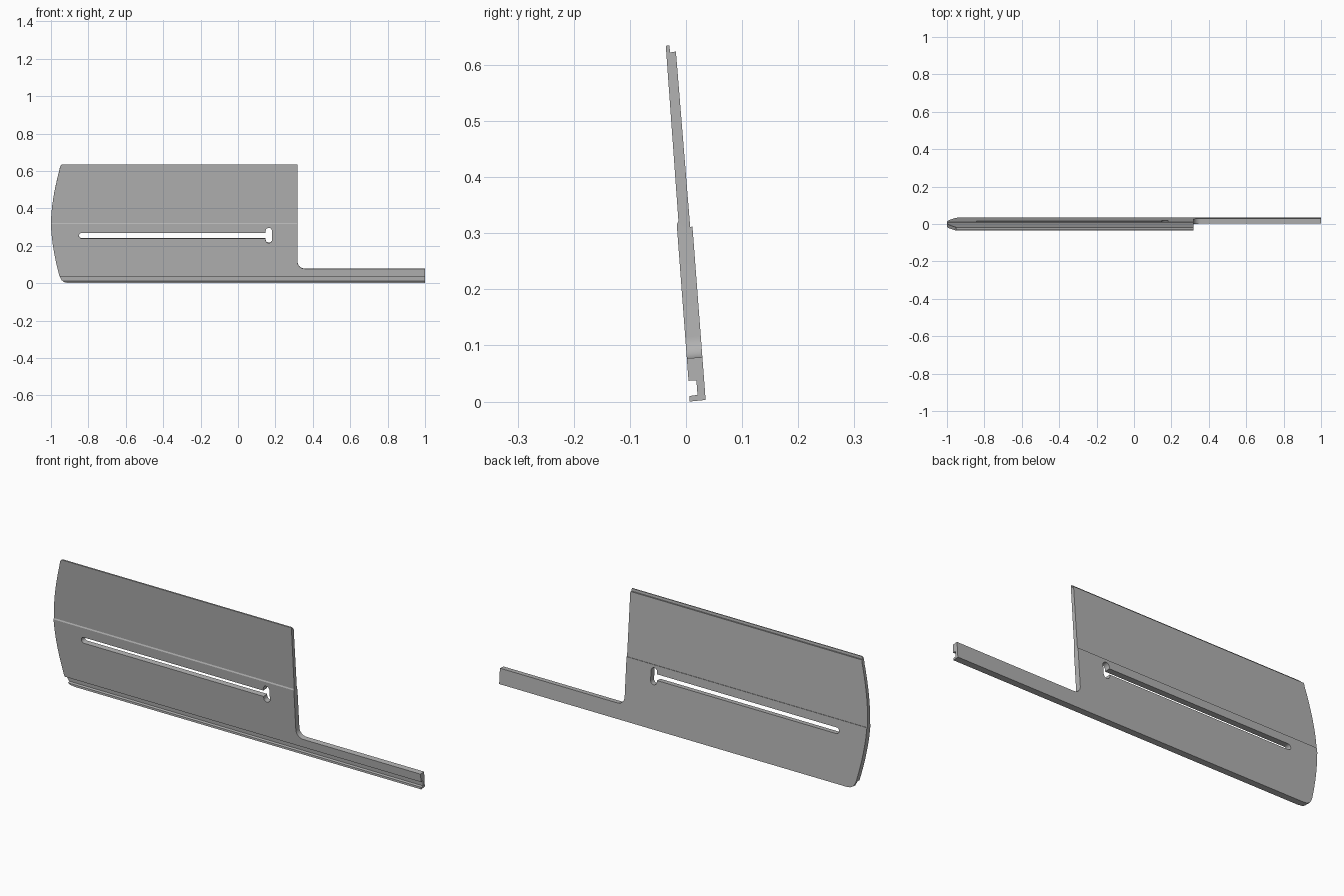
import bpy
import math

if "Cube" in bpy.data.objects:
    bpy.data.objects.remove(bpy.data.objects["Cube"])

grey = bpy.data.materials.new("plain grey")
grey.diffuse_color = (0.45, 0.45, 0.45, 1)
grey.use_nodes = True
grey.node_tree.nodes["Principled BSDF"].inputs["Base Color"].default_value = grey.diffuse_color
TILT = 0.075  # lean of the board: cuts run square to its face


def prism(name, points, place):
    """Closed prism from a 2D outline; place(u, v, end) gives the 3D point."""
    n = len(points)
    verts = [place(u, v, e) for e in (0, 1) for u, v in points]
    faces = [list(range(n)), list(range(2 * n - 1, n - 1, -1))]
    faces += [[i, i + n, (i + 1) % n + n, (i + 1) % n] for i in range(n)]
    mesh = bpy.data.meshes.new(name)
    mesh.from_pydata(verts, [], faces)
    ob = bpy.data.objects.new(name, mesh)
    bpy.context.collection.objects.link(ob)
    bpy.context.view_layer.objects.active = ob
    bpy.ops.object.mode_set(mode='EDIT')
    bpy.ops.mesh.select_all(action='SELECT')
    bpy.ops.mesh.normals_make_consistent(inside=False)
    bpy.ops.object.mode_set(mode='OBJECT')
    return ob


def across(x, z, end):
    y = (-0.2, 0.2)[end]
    return (x, y, z + TILT * y)


def arc(cx, cz, r, a0, a1, steps=8):
    return [(cx + r * math.cos(math.radians(a0 + (a1 - a0) * i / steps)),
             cz + r * math.sin(math.radians(a0 + (a1 - a0) * i / steps)))
            for i in range(steps + 1)]


def cut(target, cutter, operation):
    mod = target.modifiers.new(operation.lower(), 'BOOLEAN')
    mod.operation, mod.object, mod.solver = operation, cutter, 'EXACT'
    bpy.context.view_layer.objects.active = target
    bpy.ops.object.modifier_apply(modifier=mod.name)
    bpy.data.objects.remove(cutter)


# Leaning board section: top rebate, overlapping mid steps, grooved foot
section = [(-0.036, 0.634), (-0.0295, 0.635), (-0.0285, 0.622), (-0.018, 0.624),
           (0.0075, 0.311), (0.0115, 0.312), (0.035, 0.003), (0.006, 0.0),
           (0.0065, 0.010), (0.0205, 0.012), (0.0185, 0.038), (0.0045, 0.037),
           (-0.0165, 0.316), (-0.0135, 0.322)]
board = prism("board", section, lambda y, z, e: ((-1.1, 1.0)[e], y, z))

# Silhouette: bowed left end, square right end, long tongue along the foot
bow = [(-1.0 + 0.046 * abs(t) ** 1.7, 0.322 + 0.287 * t)
       for t in [i / 8 for i in range(-8, 9)]]
outline = [(-0.90, -0.05), (-0.90, 0.0), (-0.925, 0.003), (-0.942, 0.013)]
outline += bow + [(-0.952, 0.624), (-0.946, 0.634), (-0.935, 0.639), (-0.935, 0.75)]
outline += [(0.318, 0.75)] + arc(0.356, 0.115, 0.038, 180, 270)
outline += [(1.1, 0.077), (1.1, -0.05)]
cut(board, prism("outline_cutter", outline, across), 'INTERSECT')

# Long slot with a rounded left end and a short crossbar on the right
slot = arc(-0.836, 0.255, 0.015, 90, 270, 10)
slot += [(0.148, 0.240)] + arc(0.165, 0.232, 0.017, 180, 360, 10)
slot += arc(0.165, 0.280, 0.017, 0, 180, 10) + [(0.148, 0.270)]
cut(board, prism("slot_cutter", slot, across), 'DIFFERENCE')

# Finish
board.data.materials.clear()
board.data.materials.append(grey)
for p in board.data.polygons:
    p.material_index = 0
bpy.ops.object.select_all(action='DESELECT')
board.select_set(True)
bpy.context.view_layer.objects.active = board
bpy.ops.object.shade_smooth_by_angle(angle=math.radians(25))
